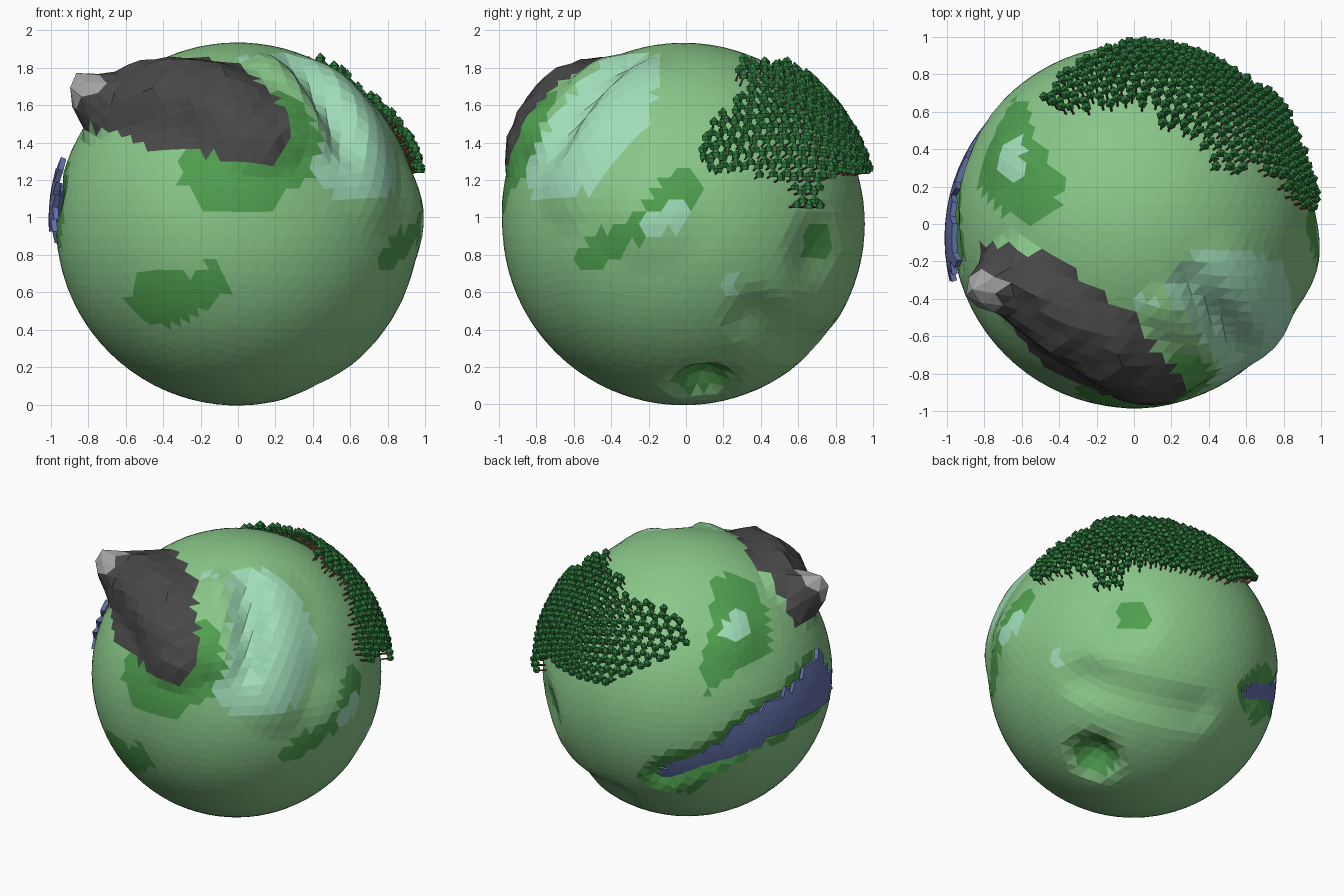
import bpy, bmesh, math, random
from mathutils import Vector, Matrix

if "Cube" in bpy.data.objects:
    bpy.data.objects.remove(bpy.data.objects["Cube"])

random.seed(4)
C = Vector((-0.003, -0.013, 0.965))
R = 0.969


def mat(name, rgb):
    m = bpy.data.materials.new(name)
    m.diffuse_color = (*rgb, 1)
    m.use_nodes = True
    m.node_tree.nodes["Principled BSDF"].inputs["Base Color"].default_value = m.diffuse_color
    return m


GRASS, DARK, MINT, ROCK, PALE = range(5)
land = [mat("grass", (.25, .57, .25)), mat("dark_grass", (.08, .35, .08)),
        mat("mint", (.35, .72, .48)), mat("rock", (.065, .065, .065)), mat("pale_rock", (.36, .36, .36))]
water = mat("water", (.13, .17, .42))
leaf = mat("leaf", (.03, .2, .05))
bark = mat("bark", (.15, .05, .03))


def finish(bm, name, mats):
    me = bpy.data.meshes.new(name)
    bm.to_mesh(me)
    bm.free()
    for m in mats:
        me.materials.append(m)
    ob = bpy.data.objects.new(name, me)
    bpy.context.collection.objects.link(ob)
    return ob


def inside(p, poly):
    hit = False
    for (x1, y1), (x2, y2) in zip(poly, poly[1:] + poly[:1]):
        if (y1 > p[1]) != (y2 > p[1]) and p[0] < x1 + (p[1] - y1) * (x2 - x1) / (y2 - y1):
            hit = not hit
    return hit


# Projections used to lay out the painted regions; None means facing away
def front(p):
    return (p.x, p.z) if p.y < C.y else None


def side(p):
    return (p.y, p.z) if p.x > C.x else None


def top(p):
    return (p.x, p.y) if p.z > C.z else None


def back_left(p):
    a, e = math.radians(40), math.radians(25)
    q = p - C
    h = -math.sin(a) * q.x + math.cos(a) * q.y
    if h * math.cos(e) + q.z * math.sin(e) < 0:
        return None
    return (692 + 150 * (-math.cos(a) * q.x - math.sin(a) * q.y),
            672 - 150 * (q.z * math.cos(e) - h * math.sin(e)))


def within(p, view, poly):
    q = view(p)
    return q is not None and inside(q, poly)


def ridge(d, pts, width, sharp=False):
    """Height at direction d from a spine of (x, y, z, height) points."""
    best = 0
    for a, b in zip(pts, pts[1:] or pts):
        u, v = Vector(a[:3]).normalized(), Vector(b[:3]).normalized()
        w = v - u
        t = max(0, min(1, (d - u).dot(w) / w.length_squared)) if w.length > 0 else 0
        k = (d - u - w * t).length / width
        if k < 1:
            f = min(1, 1.7 * (1 - k)) if sharp else (1 - k * k) ** 2
            h = (a[3] + (b[3] - a[3]) * t) * f
            best = h if abs(h) > abs(best) else best
    return best


# Terrain features: (spine, width, sharp)
features = [
    ([(-.68, -.36, .74, .11), (-.5, -.42, .72, .11), (-.15, -.64, .68, .11), (.12, -.82, .5, .07)], .28, True),
    ([(-.73, -.29, .62, .16)], .19, False),
    ([(.05, -.9, .4, .02)], .5, False),
    ([(.18, -.45, .83, .04), (.40, -.75, .48, .04)], .2, False),
    ([(.5, -.25, .78, .03), (.68, -.45, .53, .05), (.74, -.6, .2, .04)], .28, False),
    ([(.31, -.31, .85, -.05), (.47, -.52, .68, -.08), (.56, -.65, .43, -.05)], .16, False),
    ([(.95, -.2, .05, .04)], .35, False),
    ([(-.68, .40, .57, .03)], .25, False),
    ([(.427, .1, -.858, -.10)], .25, False),
    ([(.427, .1, -.858, -.03)], .2, True),
    ([(.74, .37, -.49, -.05), (.06, .73, -.64, -.04)], .2, False),
    ([(.64, .72, -.15, -.05)], .28, False),
    ([(-.35, .8, -.36, -.07), (-.84, .45, -.02, -.05), (-.95, -.12, .16, -.03)], .16, False),
]

# Regions painted on the ground: (colour, view, outline)
regions = [
    (DARK, front, [(-.32, 1.2), (-.2, 1.05), (0, 1.03), (.2, 1.05), (.28, 1.15), (.42, 1.25), (.45, 1.4),
                   (.35, 1.62), (.2, 1.67), (-.1, 1.6), (-.3, 1.3)]),
    (DARK, front, [(-.6, .55), (-.5, .45), (-.35, .42), (-.2, .5), (-.05, .6), (-.12, .78), (-.25, .7),
                   (-.4, .72), (-.55, .68)]),
    (DARK, side, [(-.62, .75), (-.45, .72), (-.3, .85), (0, .98), (.08, 1.18), (0, 1.27), (-.12, 1.2),
                  (-.25, 1.02), (-.5, .9)]),
    (MINT, side, [(-.32, .97), (-.2, .9), (0, .95), (0, 1.08), (-.1, 1.1), (-.2, 1.02)]),
    (DARK, back_left, [(712, 580), (735, 572), (757, 590), (768, 625), (765, 655), (745, 665), (720, 680),
                       (700, 695), (692, 670), (705, 640), (708, 600)]),
    (MINT, back_left, [(715, 630), (728, 615), (748, 612), (745, 635), (730, 645), (718, 642)]),
    (MINT, side, [(-.42, 1.86), (-.15, 1.87), (-.17, 1.6), (-.27, 1.4), (-.45, 1.25), (-.5, 1.15), (-.8, 1.09),
                  (-.87, 1.2), (-.8, 1.4), (-.6, 1.67)]),
]
spots = [(DARK, (.62, .74, -.1), .115), (DARK, (.427, .1, -.858), .17), (MINT, (.88, .245, -.315), .06)]
rock_front = [(-1, 2), (-1, 1.52), (-.85, 1.48), (-.6, 1.45), (-.52, 1.37), (-.3, 1.36), (-.05, 1.32),
              (.18, 1.28), (.28, 1.38), (.28, 1.52), (.2, 1.65), (.12, 2)]
rock_top = [(-1, -.25), (-.8, -.1), (-.6, -.15), (-.42, -.15), (-.2, -.35), (0, -.48), (.1, -.65),
            (.28, -.8), (.3, -1.1), (-1, -1.1)]
lake_outline = [(652, 775), (668, 755), (700, 750), (715, 740), (745, 718), (770, 705), (795, 688), (800, 672),
                (820, 658), (832, 685), (828, 708), (805, 718), (790, 730), (770, 738), (745, 755), (715, 770),
                (690, 783), (662, 781)]
lake_shift = Vector((-.04, -.062, .024))
forest_top = [(-.55, .68), (-.5, .9), (-.2, 1.2), (1.2, 1.2), (1.2, .06), (.9, .06), (.8, .14), (.72, .25),
              (.4, .27), (.35, .4), (.1, .5), (.1, .6), (-.2, .58), (-.35, .55)]
forest_side = [(.2, 1.9), (.6, 1.9), (1, 1.6), (1, 1.2), (.7, 1.2), (.68, 1.03), (.55, 1.03), (.5, 1.17),
               (.3, 1.22), (.1, 1.22), (.03, 1.33), (.1, 1.5), (.3, 1.62)]

# Planet: displaced icosphere
bm = bmesh.new()
bmesh.ops.create_icosphere(bm, subdivisions=5, radius=1)
unit = {}
for v in bm.verts:
    d = v.co.normalized()
    unit[v] = d
    h = sum(ridge(d, *f) for f in features)
    if h > .07:
        h += random.uniform(-.01, .01)
    v.co = C + d * (R + h)

lake_faces, tree_spots = [], []
for f in bm.faces:
    c = f.calc_center_median()
    d = (c - C).normalized()
    for col, view, poly in regions:
        if within(c, view, poly):
            f.material_index = col
    for col, s, r in spots:
        if (d - Vector(s).normalized()).length < r:
            f.material_index = col
    if within(c, front, rock_front) and within(c, top, rock_top):
        f.material_index = PALE if (c - C).length > 1.115 and c.x < -.6 else ROCK
    if within(C + d * R + lake_shift, back_left, lake_outline):
        lake_faces.append(f)
    low = 1.23 + .6 * max(0, -c.x)
    if within(c, top, forest_top) and (within(c, side, forest_side) or (c.x < .25 and c.z > low)):
        tree_spots.append(c)

# Shore around the lake
shore = [f.calc_center_median() for f in lake_faces]
for f in bm.faces:
    c = f.calc_center_median()
    if any((c - s).length < .075 for s in shore):
        f.material_index = DARK

# Lake: slab lying in the dug channel
lake = bmesh.new()
copies = {}
for f in lake_faces:
    for v in f.verts:
        if v not in copies:
            copies[v] = lake.verts.new(C + unit[v] * (R - .03) + lake_shift)
    lake.faces.new([copies[v] for v in f.verts])
ext = bmesh.ops.extrude_face_region(lake, geom=lake.faces[:])
for v in ext["geom"]:
    if isinstance(v, bmesh.types.BMVert):
        v.co += (v.co - C).normalized() * .03
bmesh.ops.recalc_face_normals(lake, faces=lake.faces[:])
finish(lake, "lake", [water])
finish(bm, "planet", land)

# Forest: radial trunks carrying upright two-tier crowns
crowns, trunks = bmesh.new(), bmesh.new()


def cone(b, seg, r1, r2, depth, m):
    bmesh.ops.create_cone(b, cap_ends=True, segments=seg, radius1=r1, radius2=r2, depth=depth, matrix=m)


for p in tree_spots:
    n = (p - C).normalized()
    s = random.uniform(.9, 1.1)
    cone(trunks, 4, .006, .005, .08,
         Matrix.Translation(p + n * .03) @ n.to_track_quat('Z', 'Y').to_matrix().to_4x4())
    q = p + n * .065
    spin = Matrix.Rotation(random.uniform(0, 6.28), 4, 'Z')
    cone(crowns, 5, .022 * s, .027 * s, .024 * s, Matrix.Translation(q) @ spin)
    cone(crowns, 5, .027 * s, 0, .026 * s, Matrix.Translation(q + Vector((0, 0, .024 * s))) @ spin)
finish(crowns, "tree_crowns", [leaf])
finish(trunks, "tree_trunks", [bark])
